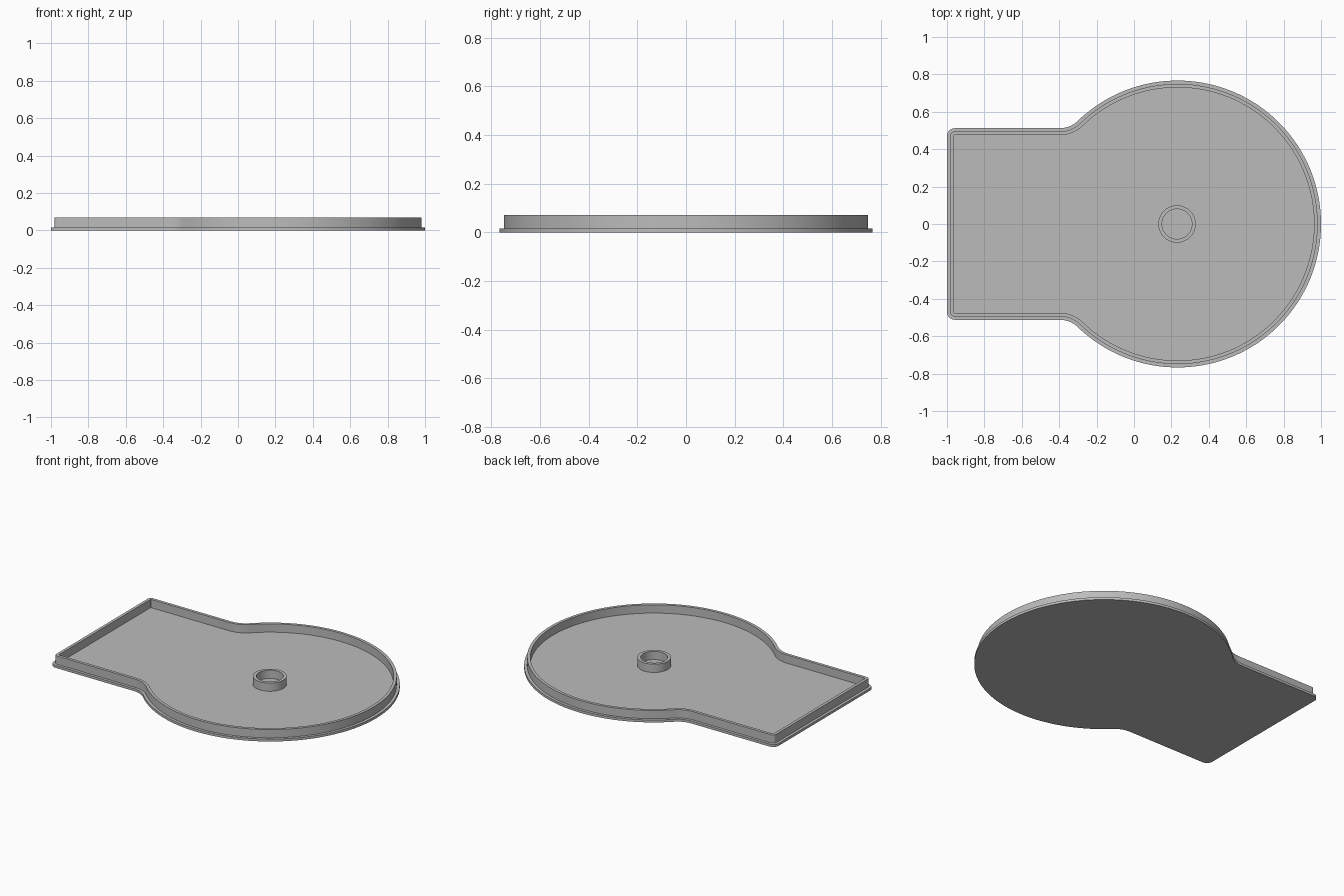
import bpy, bmesh, math
from mathutils import Vector

if "Cube" in bpy.data.objects:
    bpy.data.objects.remove(bpy.data.objects["Cube"])

CX, R = 0.233, 0.767          # round end: centre x and radius
HALF, LEFT = 0.512, -1.0      # square end: half width and left edge
FILLET, CORNER = 0.14, 0.04   # neck fillet and corner radii
FLOOR, TOP = 0.016, 0.07
STEP, INNER = 0.018, 0.037    # insets of the wall's outer and inner faces

grey = bpy.data.materials.new("grey")
grey.diffuse_color = (0.5, 0.5, 0.5, 1)
grey.use_nodes = True
grey.node_tree.nodes["Principled BSDF"].inputs["Base Color"].default_value = grey.diffuse_color


def arc(cx, cy, r, a0, a1, n):
    return [(cx + r * math.cos(a0 + (a1 - a0) * i / n),
             cy + r * math.sin(a0 + (a1 - a0) * i / n)) for i in range(n + 1)]


def outline(d):
    """Keyhole outline moved inwards by d, counter-clockwise."""
    fy = HALF + FILLET
    fx = CX - math.sqrt((R + FILLET) ** 2 - fy ** 2)
    a = math.atan2(fy, fx - CX)               # angle where circle meets fillet
    half = arc(CX, 0, R - d, 0, a, 64)
    half += arc(fx, fy, FILLET + d, a - math.pi, -math.pi / 2, 10)[1:]
    half += arc(LEFT + CORNER, HALF - CORNER, CORNER - d, math.pi / 2, math.pi, 8)
    return half + [(x, -y) for x, y in reversed(half[1:])]


def loft(name, sections, cap_start, cap_end, closed=False):
    """Skin matching outlines given as (points, z)."""
    bm = bmesh.new()
    loops = [[bm.verts.new((x, y, z)) for x, y in pts] for pts, z in sections]
    pairs = list(zip(loops, loops[1:]))
    for low, high in pairs:
        n = len(low)
        for i in range(n):
            j = (i + 1) % n
            bm.faces.new((low[i], low[j], high[j], high[i]))
    if cap_start:
        bm.faces.new(loops[0][::-1])
    if cap_end:
        bm.faces.new(loops[-1])
    mesh = bpy.data.meshes.new(name)
    bm.to_mesh(mesh)
    bm.free()
    mesh.materials.append(grey)
    obj = bpy.data.objects.new(name, mesh)
    bpy.context.collection.objects.link(obj)
    bpy.context.view_layer.objects.active = obj
    obj.select_set(True)
    bpy.ops.object.shade_smooth_by_angle(angle=math.radians(30))
    obj.select_set(False)
    return obj


# Tray: flange, stepped wall and floor in one skin
loft("tray", [(outline(0), 0), (outline(0), FLOOR),
              (outline(STEP), FLOOR), (outline(STEP), TOP),
              (outline(INNER), TOP), (outline(INNER), FLOOR)], True, True)


# Raised ring standing on the floor
def circle(r):
    return arc(CX - 0.003, 0, r, 0, 2 * math.pi, 64)[:-1]


loft("centre_ring", [(circle(0.1), FLOOR), (circle(0.1), TOP),
                     (circle(0.08), TOP), (circle(0.08), FLOOR)], False, False)
